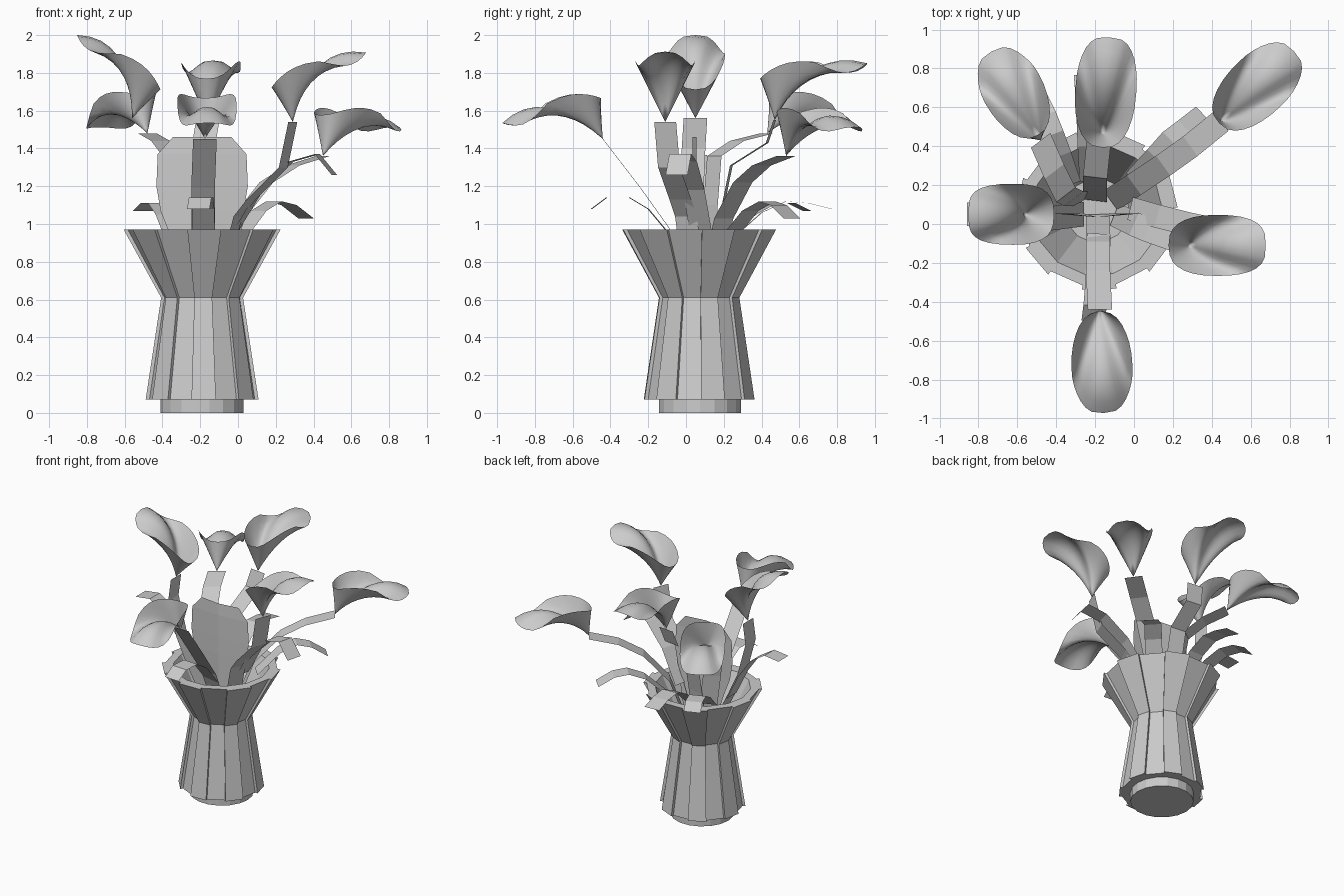
import bpy
from math import sin, cos, pi, radians, copysign
from mathutils import Vector, Matrix

if "Cube" in bpy.data.objects:
    bpy.data.objects.remove(bpy.data.objects["Cube"])

CX, CY = -0.19, 0.07          # vase axis


def make(name, verts, faces, smooth=False):
    me = bpy.data.meshes.new(name)
    me.from_pydata([tuple(v) for v in verts], [], faces)
    me.update()
    ob = bpy.data.objects.new(name, me)
    bpy.context.collection.objects.link(ob)
    if smooth:
        me.polygons.foreach_set("use_smooth", [True] * len(me.polygons))
    return ob


def loft(name, rings):
    n = len(rings[0])
    faces = [(r * n + i, r * n + (i + 1) % n, (r + 1) * n + (i + 1) % n, (r + 1) * n + i)
             for r in range(len(rings) - 1) for i in range(n)]
    faces.append(tuple(reversed(range(n))))
    faces.append(tuple(range((len(rings) - 1) * n, len(rings) * n)))
    return make(name, [v for r in rings for v in r], faces)


# vase body: seven raised panels alternating with recessed ones
def panel_ring(r, z, step):
    pts = []
    for k in range(7):
        a = radians(2 + k * 360 / 7)
        b = a + radians(25)
        for ang, rad in ((a, r - step), (a, r), (b, r), (b, r - step)):
            pts.append((CX + rad * cos(ang), CY + rad * sin(ang), z))
    return pts


loft("vase_body", [panel_ring(*p) for p in (
    (0.299, 0.07, 0.02), (0.217, 0.61, 0.018), (0.415, 0.97, 0.022),
    (0.335, 0.97, 0.0), (0.165, 0.63, 0.0))])

# round foot
loft("vase_foot", [[(CX + 0.22 * cos(2 * pi * i / 18), CY + 0.005 + 0.22 * sin(2 * pi * i / 18), z)
                    for i in range(18)] for z in (0, 0.09)])


# flat ribbon following a path, width kept horizontal
def ribbon(name, path, width):
    pts = [Vector(p) for p in path]
    d = pts[-1] - pts[0]
    side = Vector((-d.y, d.x, 0)).normalized() * width / 2
    verts = [v for p in pts for v in (p - side, p + side)]
    faces = [(2 * i, 2 * i + 1, 2 * i + 3, 2 * i + 2) for i in range(len(pts) - 1)]
    return make(name, verts, faces)


# lily bloom: curves from the tip out to a broad one-sided lip with drooping corners
def bloom(name, tip, heading, lip_angle, stretch):
    n, m = 28, 8
    rot = (Matrix.Translation(tip) @ Matrix.Rotation(radians(heading), 4, 'Z')
           @ Matrix.Rotation(radians(43 - lip_angle), 4, 'Y'))
    verts, faces = [Vector((0, 0, 0))], []
    for j in range(1, m + 1):
        t = j / m
        for i in range(n):
            a = 2 * pi * i / n
            c, s = cos(a), sin(a)
            droop = 0.15 if c > 0 else 0.05
            rim = Vector((0.135 + 0.245 * copysign(abs(c) ** 0.85, c),
                          copysign(0.157 * abs(s) ** (0.62 if c > 0 else 0.75), s),
                          0.27 + 0.09 * c + 0.045 * s * s - droop * s * s * c))
            rim.x *= stretch
            rim.z *= stretch
            f = (1 + c) / 2
            ctrl = Vector((-0.05 + 0.15 * f, 0.065 * s, 0.09 + 0.33 * f * f))
            verts.append(ctrl * (2 * t * (1 - t)) + rim * (t * t))
    for i in range(n):
        k = (i + 1) % n
        faces.append((0, 1 + k, 1 + i))
        for j in range(m - 1):
            o = 1 + j * n
            faces.append((o + i, o + k, o + n + k, o + n + i))
    return make(name, [rot @ v for v in verts], faces, True)


# blooms: tip, heading, lip elevation, stretch, then the stem's points below the tip
flowers = {
    "east": ((0.29, -0.11, 1.54), 0, 43, 1.02,
             [(-0.1, 0.05, 0.65), (0.0, 0.0, 1.04), (0.07, -0.03, 1.13), (0.24, -0.09, 1.3)]),
    "north": ((-0.16, 0.47, 1.55), 86, 31, 1.1,
              [(-0.2, 0.12, 0.65), (-0.2, 0.17, 0.97), (-0.2, 0.24, 1.31), (-0.18, 0.43, 1.43)]),
    "south": ((-0.175, -0.44, 1.45), 272, 8.6, 1.03,
              [(-0.185, 0.05, 0.65), (-0.185, -0.09, 0.98), (-0.185, -0.24, 1.19)]),
    "west": ((-0.56, 0.05, 1.56), 180, 56, 1.01,
             [(-0.26, 0.05, 0.65), (-0.42, 0.03, 0.98), (-0.5, 0.03, 1.15), (-0.575, 0.04, 1.4)]),
    "northeast": ((0.45, 0.53, 1.36), 44, 16, 1.03,
                  [(-0.12, 0.12, 0.65), (0.0, 0.2, 1.03), (0.15, 0.3, 1.22), (0.29, 0.4, 1.31)]),
    "northwest": ((-0.48, 0.43, 1.48), 119, 3, 1.0,
                  [(-0.25, 0.13, 0.65), (-0.31, 0.13, 1.1), (-0.35, 0.15, 1.36), (-0.41, 0.27, 1.44)]),
}
for key, (tip, heading, lift, stretch, stem) in flowers.items():
    bloom("bloom_" + key, tip, heading, lift, stretch)
    ribbon("stem_" + key, stem + [tip], 0.125)

# short arching leaves
leaves = {
    "west": [(-0.42, 0.05, 0.95), (-0.52, 0.05, 1.15), (-0.62, 0.05, 1.29), (-0.74, 0.05, 1.365), (-0.86, 0.05, 1.35)],
    "east": [(-0.02, 0.08, 0.95), (0.12, 0.04, 1.18), (0.28, 0.0, 1.33), (0.42, -0.03, 1.37), (0.51, -0.05, 1.26)],
    "south": [(-0.18, -0.05, 0.9), (-0.185, -0.2, 1.08), (-0.19, -0.3, 1.14), (-0.2, -0.42, 1.14), (-0.21, -0.5, 1.08)],
    "north": [(-0.22, 0.22, 0.9), (-0.23, 0.4, 1.06), (-0.235, 0.53, 1.12), (-0.24, 0.65, 1.11), (-0.25, 0.77, 1.08)],
    "northeast": [(0.0, 0.22, 0.92), (0.11, 0.34, 1.07), (0.19, 0.43, 1.12), (0.27, 0.49, 1.1), (0.36, 0.56, 1.03)],
    "northwest": [(-0.33, 0.2, 0.92), (-0.38, 0.35, 1.05), (-0.42, 0.46, 1.11), (-0.46, 0.56, 1.11), (-0.5, 0.64, 1.07)],
}
for key, path in leaves.items():
    ribbon("leaf_" + key, path, 0.12)

# broad upright leaf in the middle, slightly folded along its centre
rows = ((0.65, 0.07), (0.97, 0.18), (1.07, 0.22), (1.2, 0.242), (1.37, 0.235), (1.46, 0.155))
verts, faces = [], []
for z, w in rows:
    verts += [(CX - w, 0.055, z), (CX, 0.035, z), (CX + w, 0.055, z)]
for i in range(len(rows) - 1):
    for j in (0, 1):
        o = 3 * i + j
        faces.append((o, o + 1, o + 4, o + 3))
make("broad_leaf", verts, faces)
